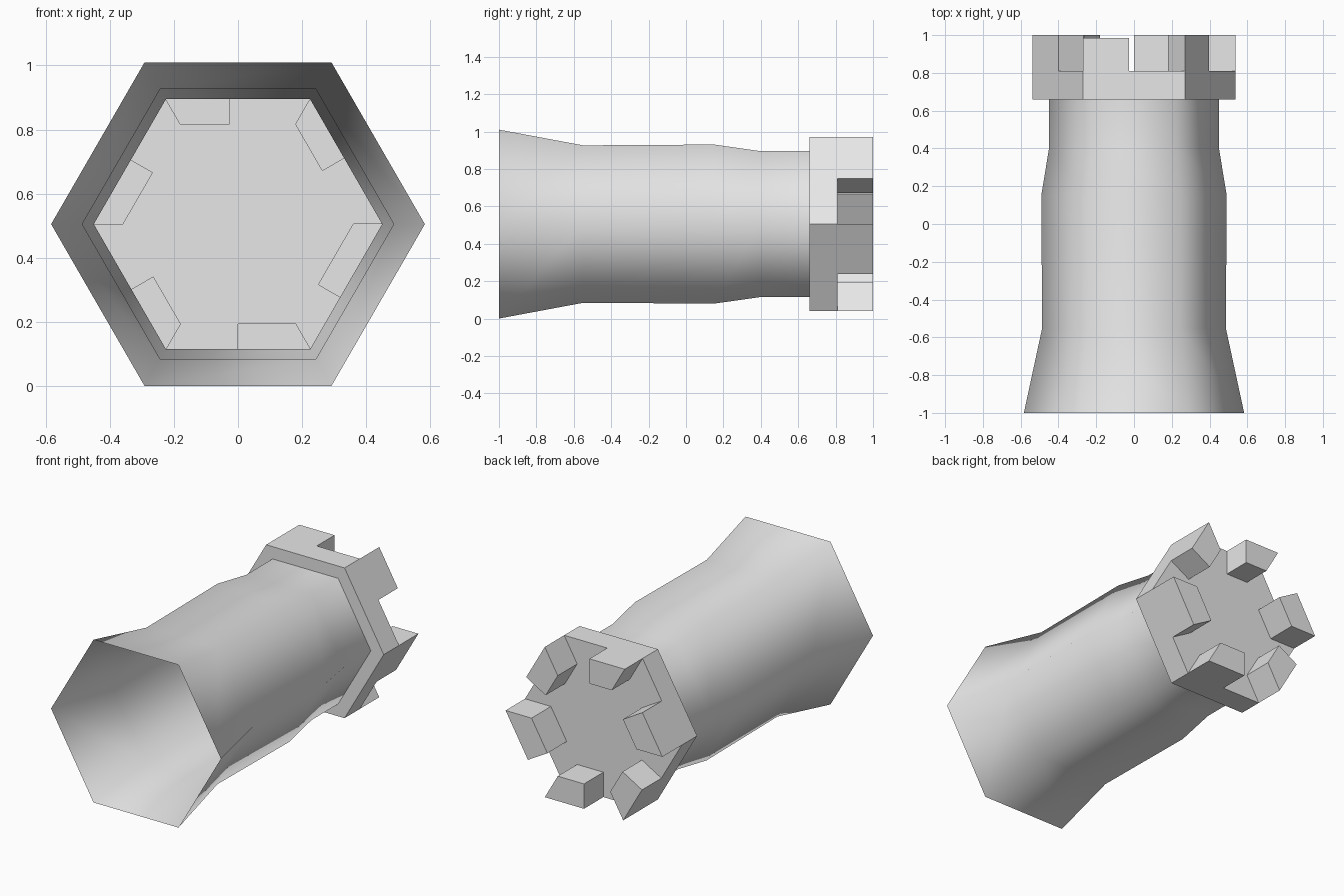
import bpy, bmesh
from math import cos, sin, radians
from mathutils import Vector

cube = bpy.data.objects.get("Cube")
if cube:
    bpy.data.objects.remove(cube, do_unlink=True)

AXIS_Z = 0.505
NECK_Y, FLOOR_Y = 0.66, 0.81
OUTER, INNER, NECK = 0.538, 0.36, 0.45

stone = bpy.data.materials.new("pale_grey_stone")
stone.use_nodes = True
stone.diffuse_color = (0.8, 0.8, 0.8, 1)
stone.node_tree.nodes["Principled BSDF"].inputs["Base Color"].default_value = (0.8, 0.8, 0.8, 1)


def corner(radius, degrees, y):
    a = radians(degrees)
    return Vector((radius * cos(a), y, AXIS_Z + radius * sin(a)))


def at_y(p, y):
    return Vector((p.x, y, p.z))


def add_face(bm, points):
    bm.faces.new([bm.verts.new(p) for p in points])


def finish(bm, name, smooth):
    bmesh.ops.remove_doubles(bm, verts=bm.verts, dist=0.0005)
    bmesh.ops.recalc_face_normals(bm, faces=bm.faces)
    for f in bm.faces:
        f.smooth = smooth
    mesh = bpy.data.meshes.new(name)
    bm.to_mesh(mesh)
    bm.free()
    mesh.materials.append(stone)
    obj = bpy.data.objects.new(name, mesh)
    bpy.context.collection.objects.link(obj)
    return obj


# Tower shaft: open six-sided shell, softly shaded
profile = [(-1.0, 0.583), (-0.55, 0.486), (0.15, 0.491), (0.4, NECK), (NECK_Y, NECK)]
bm = bmesh.new()
for (y0, r0), (y1, r1) in zip(profile, profile[1:]):
    for a in range(0, 360, 60):
        add_face(bm, [corner(r0, a, y0), corner(r0, a + 60, y0),
                      corner(r1, a + 60, y1), corner(r1, a, y1)])
finish(bm, "tower_shaft", True)

# Battlement head: each side is half merlon and half gap
bm = bmesh.new()
floor = []
sides = [(0.51, 1.0), (0.45, 0.985), (0.475, 1.0), (0.57, 1.0), (0.5, 1.0), (0.48, 1.0)]
for i, (share, top) in enumerate(sides):
    a0 = 180 - 60 * i
    a1 = a0 - 60
    o0, o1 = corner(OUTER, a0, FLOOR_Y), corner(OUTER, a1, FLOOR_Y)
    i0, i1 = corner(INNER, a0, FLOOR_Y), corner(INNER, a1, FLOOR_Y)
    om = o0.lerp(o1, share)
    im = i0.lerp(i1, 0.5 + (share - 0.5) * OUTER / INNER)
    floor += [i0, im]
    # Overhang below and outer wall
    add_face(bm, [at_y(o0, NECK_Y), at_y(om, NECK_Y), at_y(o1, NECK_Y),
                  corner(NECK, a1, NECK_Y), corner(NECK, a0, NECK_Y)])
    for p, q in ((o0, om), (om, o1)):
        add_face(bm, [at_y(p, NECK_Y), at_y(q, NECK_Y), q, p])
    # Gap ledge
    add_face(bm, [om, o1, i1, im])
    # Merlon walls and cap
    loop = [o0, om, im, i0]
    for p, q in zip(loop, loop[1:] + loop[:1]):
        add_face(bm, [p, q, at_y(q, top), at_y(p, top)])
    add_face(bm, [at_y(p, top) for p in loop])
add_face(bm, floor)
finish(bm, "battlement_head", False)
